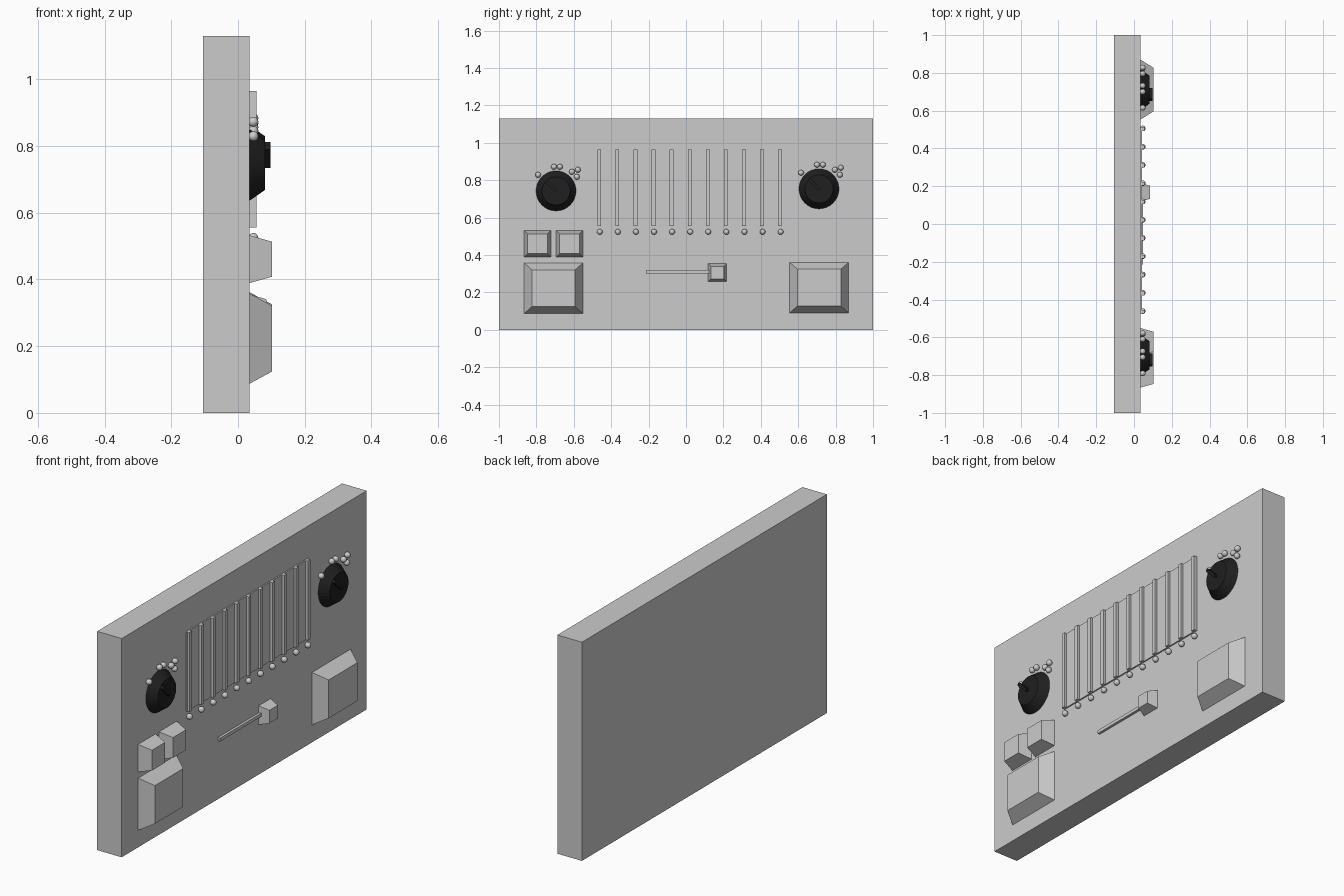
import bpy, bmesh, math
from mathutils import Matrix, Vector

if "Cube" in bpy.data.objects:
    bpy.data.objects.remove(bpy.data.objects["Cube"])

FACE = 0.035  # x of the panel's control face


def material(name, rgb):
    m = bpy.data.materials.new(name)
    m.diffuse_color = (*rgb, 1)
    m.use_nodes = True
    m.node_tree.nodes["Principled BSDF"].inputs["Base Color"].default_value = m.diffuse_color
    return m


GREY = material("light grey", (0.6, 0.6, 0.6))
BLACK = material("black", (0.014, 0.014, 0.014))


def finish(name, bm, mat, smooth=False):
    bmesh.ops.recalc_face_normals(bm, faces=bm.faces)
    me = bpy.data.meshes.new(name)
    bm.to_mesh(me)
    bm.free()
    me.materials.append(mat)
    for p in me.polygons:
        p.use_smooth = smooth
    ob = bpy.data.objects.new(name, me)
    bpy.context.collection.objects.link(ob)
    return ob


def frustum(name, x0, x1, y0, y1, z0, z1, inset_y=0.0, inset_z=0.0, mat=GREY):
    """Box along x whose outer face is inset."""
    bm = bmesh.new()
    rings = []
    for x, iy, iz in ((x0, 0, 0), (x1, inset_y, inset_z)):
        a, b, c, d = y0 + iy, y1 - iy, z0 + iz, z1 - iz
        rings.append([bm.verts.new((x, y, z)) for y, z in ((a, c), (b, c), (b, d), (a, d))])
    lo, hi = rings
    bm.faces.new(lo)
    bm.faces.new(hi)
    for i in range(4):
        j = (i + 1) % 4
        bm.faces.new((lo[i], lo[j], hi[j], hi[i]))
    return finish(name, bm, mat)


def lamp(name, y, z):
    bm = bmesh.new()
    bmesh.ops.create_uvsphere(bm, u_segments=16, v_segments=10, radius=0.015,
                              matrix=Matrix.Translation((0.046, y, z)))
    return finish(name, bm, GREY, True)


def dial(name, y, z):
    # tapered round knob
    bm = bmesh.new()
    depth = 0.046
    bmesh.ops.create_cone(bm, cap_ends=True, segments=32, radius1=0.107, radius2=0.075, depth=depth,
                          matrix=Matrix.Translation((FACE + depth / 2, y, z)) @ Matrix.Rotation(math.pi / 2, 4, 'Y'))
    finish(name, bm, BLACK)
    # raised pointer towards the upper left
    bm = bmesh.new()
    size = Matrix.Diagonal((0.026, 0.08, 0.016, 1))
    place = Matrix.Translation((0.084, y - 0.025, z + 0.024)) @ Matrix.Rotation(math.radians(-45), 4, 'X')
    bmesh.ops.create_cube(bm, size=1, matrix=place @ size)
    finish(name + "_pointer", bm, BLACK)


# main panel
frustum("panel", -0.105, FACE, -1, 1, 0, 1.13)

# dials, each with six lamps around the top
LAMPS = [(-0.096, 0.086), (-0.011, 0.129), (0.021, 0.129), (0.085, 0.102), (0.117, 0.113), (0.112, 0.075)]
for side, cy, cz in (("left", -0.695, 0.743), ("right", 0.711, 0.754)):
    dial(side + "_dial", cy, cz)
    for i, (dy, dz) in enumerate(LAMPS):
        lamp(f"{side}_dial_lamp_{i}", cy + dy, cz + dz)

# display with vertical bars and a lamp row beneath
frustum("display_plate", FACE - 0.005, 0.042, -0.475, 0.512, 0.555, 0.965)
for i in range(11):
    y = -0.464 + i * 0.0967
    frustum(f"display_bar_{i}", FACE - 0.005, 0.055, y - 0.010, y + 0.010, 0.555, 0.965)
    lamp(f"row_lamp_{i}", y + 0.003, 0.524)

# large and small bevelled buttons
frustum("left_large_button", FACE - 0.001, 0.102, -0.866, -0.551, 0.087, 0.358, 0.042, 0.037)
frustum("right_large_button", FACE - 0.001, 0.102, 0.553, 0.870, 0.090, 0.362, 0.042, 0.037)
for i, y in enumerate((-0.866, -0.695)):
    frustum(f"small_button_{i}", FACE - 0.001, 0.102, y, y + 0.144, 0.389, 0.532, 0.019, 0.019)

# slider track and handle
frustum("slider_track", FACE - 0.005, 0.048, -0.214, 0.16, 0.302, 0.319)
frustum("slider_handle", FACE - 0.001, 0.086, 0.118, 0.218, 0.257, 0.356, 0.016, 0.016)
